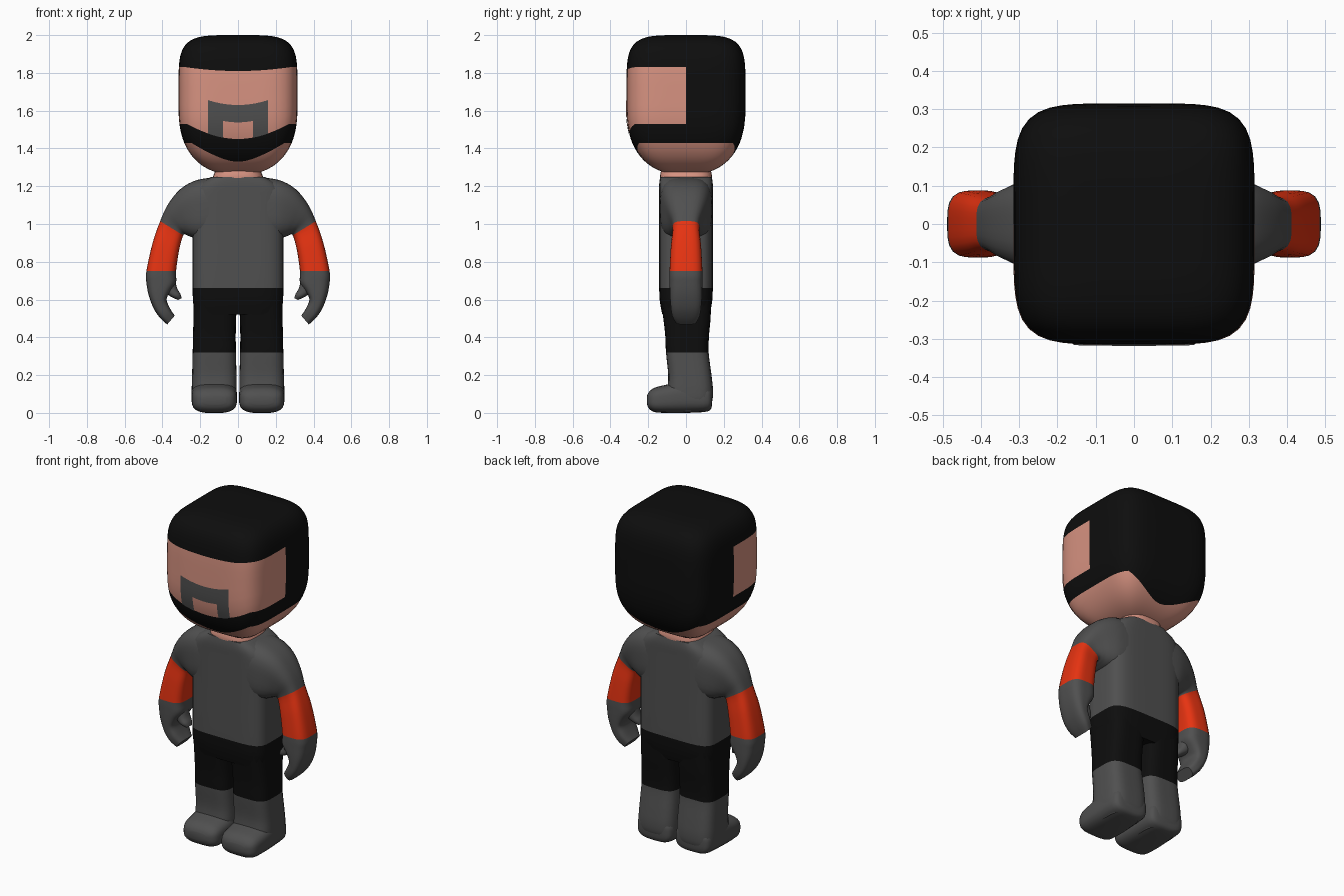
import bpy, bmesh, math
from mathutils import Vector

if "Cube" in bpy.data.objects:
    bpy.data.objects.remove(bpy.data.objects["Cube"])


def material(name, rgb):
    m = bpy.data.materials.new(name)
    m.diffuse_color = (*rgb, 1)
    m.use_nodes = True
    m.node_tree.nodes["Principled BSDF"].inputs["Base Color"].default_value = m.diffuse_color
    return m


BLACK = material("black", (0.0042, 0.0042, 0.0042))
GREY = material("dark grey", (0.08, 0.08, 0.08))
SKIN = material("skin", (0.68, 0.29, 0.22))
RED = material("red orange", (0.84, 0.035, 0.006))


def finish(name, bm, mats, mirror=False, recalc=True):
    """Turn a bmesh into a smooth-shaded, optionally mirrored object."""
    if recalc:
        bmesh.ops.remove_doubles(bm, verts=bm.verts[:], dist=1e-5)
        bmesh.ops.recalc_face_normals(bm, faces=bm.faces[:])
    me = bpy.data.meshes.new(name)
    bm.to_mesh(me)
    bm.free()
    for m in mats:
        me.materials.append(m)
    ob = bpy.data.objects.new(name, me)
    bpy.context.collection.objects.link(ob)
    bpy.ops.object.select_all(action='DESELECT')
    ob.select_set(True)
    bpy.context.view_layer.objects.active = ob
    bpy.ops.object.shade_smooth_by_angle(angle=math.radians(50))
    if mirror:
        mod = ob.modifiers.new("mirror", 'MIRROR')
        mod.use_mirror_merge = False
    return ob


def rounded_square(n, e):
    """Unit superellipse outline, evenly spaced by angle."""
    pts = []
    for i in range(n):
        a = 2 * math.pi * i / n
        c, s = math.cos(a), math.sin(a)
        r = (abs(c) ** e + abs(s) ** e) ** (-1 / e)
        pts.append((c * r, s * r))
    return pts


def loft(name, sections, gap_mats, e=3.5, n=32, steps=4, mirror=False):
    """Skin over (centre, u, v) sections; one material per gap between them."""
    mats = list(dict.fromkeys(gap_mats))
    secs = [[Vector(p) for p in s] for s in sections]
    fine, index = [], []
    for i in range(len(secs) - 1):
        p0, p1 = secs[max(i - 1, 0)], secs[i]
        p2, p3 = secs[i + 1], secs[min(i + 2, len(secs) - 1)]
        for k in range(steps):
            t = k / steps
            fine.append([b + 0.5 * t * ((c - a) + t * (2 * a - 5 * b + 4 * c - d
                         + t * (3 * (b - c) + d - a)))
                         for a, b, c, d in zip(p0, p1, p2, p3)])
            index.append(mats.index(gap_mats[min(i, len(gap_mats) - 1)]))
    fine.append(secs[-1])
    bm = bmesh.new()
    shape = rounded_square(n, e)
    rings = [[bm.verts.new(c + u * x + v * y) for x, y in shape] for c, u, v in fine]
    for r, (lo, hi) in enumerate(zip(rings, rings[1:])):
        for j in range(n):
            k = (j + 1) % n
            bm.faces.new((lo[j], lo[k], hi[k], hi[j])).material_index = index[r]
    bm.faces.new(rings[0][::-1]).material_index = index[0]
    bm.faces.new(rings[-1]).material_index = index[-1]
    return finish(name, bm, mats, mirror)


def level(z, x0, x1, y0, y1):
    """Horizontal section."""
    return (((x0 + x1) / 2, (y0 + y1) / 2, z), ((x1 - x0) / 2, 0, 0), (0, (y1 - y0) / 2, 0))


def upright(y, x0, x1, z0, z1):
    """Section facing the front."""
    return (((x0 + x1) / 2, y, (z0 + z1) / 2), ((x1 - x0) / 2, 0, 0), (0, 0, (z1 - z0) / 2))


def limb(xo, zo, xi, zi, hy, y=0):
    """Tilted arm section from an outer point to an inner point."""
    return (((xo + xi) / 2, y, (zo + zi) / 2), ((xo - xi) / 2, 0, (zo - zi) / 2), (0, hy, 0))


# Head: rounded block whose rows follow the hood and face edges
HALF, BOTTOM, TOP, HEAD_E = 0.315, 1.26, 2.0, 5


def head_radius(z):
    u, e = ((z - 1.7) / (TOP - 1.7), 4.5) if z > 1.7 else ((1.62 - z) / (1.62 - BOTTOM), 2.4)
    u = min(max(u, 0), 1)
    return HALF * max(0, 1 - u ** e) ** (1 / e)


def head():
    bm = bmesh.new()
    n = 80
    shape = rounded_square(n, HEAD_E)
    columns = []
    for px, py in shape:
        q = min(1, (px / 0.87) ** 2) if abs(py) >= abs(px) else 1
        chin, jaw, brow = 1.33 + 0.10 * q, 1.45 + 0.08 * q, 1.81 + 0.02 * q
        zs = [BOTTOM + (chin - BOTTOM) * (k / 10) ** 2.5 for k in range(10)]
        zs += [chin + (jaw - chin) * k / 5 for k in range(5)]
        zs += [jaw + (brow - jaw) * k / 6 for k in range(6)]
        zs += [TOP - (TOP - brow) * (1 - k / 14) ** 3 for k in range(15)]
        columns.append([bm.verts.new((px * head_radius(z), py * head_radius(z), z)) for z in zs])
    for j in range(n):
        a, b = columns[j], columns[(j + 1) % n]
        front = shape[j][1] + shape[(j + 1) % n][1] < 0
        for r in range(len(a) - 1):
            f = bm.faces.new((a[r], b[r], b[r + 1], a[r + 1]))
            f.material_index = 1 if r < 10 or (15 <= r < 21 and front) else 0
    finish("head", bm, [BLACK, SKIN])


head()


# Painted mouth guard: thin plates that follow the face
def face_plate(name, x0, x1, low, high, nx=10, nz=6):
    bm = bmesh.new()
    grid = []
    for i in range(nx + 1):
        x = x0 + (x1 - x0) * i / nx
        col = []
        for k in range(nz + 1):
            z = low(x) + (high(x) - low(x)) * k / nz
            s = head_radius(z)
            y = -s * (1 - (abs(x) / s) ** HEAD_E) ** (1 / HEAD_E) - 0.003
            col.append(bm.verts.new((x, y, z)))
        grid.append(col)
    for a, b in zip(grid, grid[1:]):
        for k in range(nz):
            bm.faces.new((a[k], b[k], b[k + 1], a[k + 1]))
    finish(name, bm, [GREY], recalc=False)


def guard_top(x):
    return 1.63 + 0.025 * (x / 0.155) ** 2


def guard_inner(x):
    return 1.538 + 0.008 * (x / 0.08) ** 2


def jaw_line(x):
    return 1.45 + 0.08 * (x / 0.265) ** 2


face_plate("mouth_guard_bridge", -0.08, 0.08, guard_inner, guard_top)
face_plate("mouth_guard_left", -0.158, -0.08, jaw_line, guard_top)
face_plate("mouth_guard_right", 0.08, 0.158, jaw_line, guard_top)

# Neck
loft("neck", [level(z, -x, x, -y, y) for z, x, y in
              ((1.18, 0.14, 0.13), (1.24, 0.135, 0.137), (1.27, 0.125, 0.135), (1.32, 0.11, 0.12))],
     [SKIN], e=3)

# Torso with the top of the trousers
loft("torso", [level(z, -x, x, -y, y) for z, x, y in
               ((0.52, 0.225, 0.125), (0.58, 0.237, 0.137), (0.66, 0.24, 0.142), (0.95, 0.24, 0.142),
                (1.14, 0.24, 0.142), (1.21, 0.205, 0.142), (1.25, 0.14, 0.136))],
     [BLACK, BLACK, GREY], e=5, n=40)

# Arms: sleeve, red band, gloved hand
loft("arm", [limb(0.12, 1.247, 0.12, 0.92, 0.139), limb(0.22, 1.232, 0.20, 0.92, 0.135),
             limb(0.305, 1.185, 0.245, 0.93, 0.116), limb(0.37, 1.105, 0.27, 0.94, 0.092),
             limb(0.412, 1.015, 0.29, 0.94, 0.071), limb(0.452, 0.90, 0.312, 0.86, 0.080),
             limb(0.485, 0.75, 0.328, 0.75, 0.087), limb(0.485, 0.69, 0.328, 0.69, 0.087),
             limb(0.472, 0.62, 0.36, 0.64, 0.085), limb(0.445, 0.55, 0.378, 0.60, 0.081),
             limb(0.41, 0.50, 0.358, 0.55, 0.074), limb(0.375, 0.468, 0.335, 0.515, 0.058)],
     [GREY] * 4 + [RED] * 2 + [GREY], e=3.5, mirror=True)
loft("thumb", [limb(0.40, 0.67, 0.335, 0.71, 0.045, -0.01), limb(0.375, 0.63, 0.322, 0.66, 0.042, -0.015),
               limb(0.345, 0.61, 0.305, 0.63, 0.036, -0.02), limb(0.318, 0.598, 0.298, 0.608, 0.022, -0.02)],
     [GREY], e=2.5, n=20, mirror=True)

# Legs: trousers above, boots below
loft("leg", [level(0.62, 0.004, 0.235, -0.135, 0.135), level(0.50, 0.010, 0.236, -0.12, 0.13),
             level(0.41, 0.012, 0.238, -0.11, 0.122), level(0.32, 0.011, 0.240, -0.106, 0.12),
             level(0.20, 0.008, 0.243, -0.094, 0.135), level(0.12, 0.007, 0.245, -0.098, 0.143),
             level(0.06, 0.012, 0.240, -0.09, 0.138), level(0.01, 0.04, 0.21, -0.07, 0.11)],
     [BLACK] * 3 + [GREY], e=4, mirror=True)
loft("foot", [upright(0.138, 0.05, 0.20, 0.04, 0.12), upright(0.115, 0.015, 0.236, 0.008, 0.15),
              upright(0.0, 0.006, 0.245, 0.0, 0.17), upright(-0.10, 0.006, 0.245, 0.0, 0.15),
              upright(-0.165, 0.012, 0.238, 0.004, 0.134), upright(-0.195, 0.032, 0.218, 0.022, 0.112),
              upright(-0.207, 0.065, 0.185, 0.045, 0.09)],
     [GREY], e=3.2, mirror=True)
